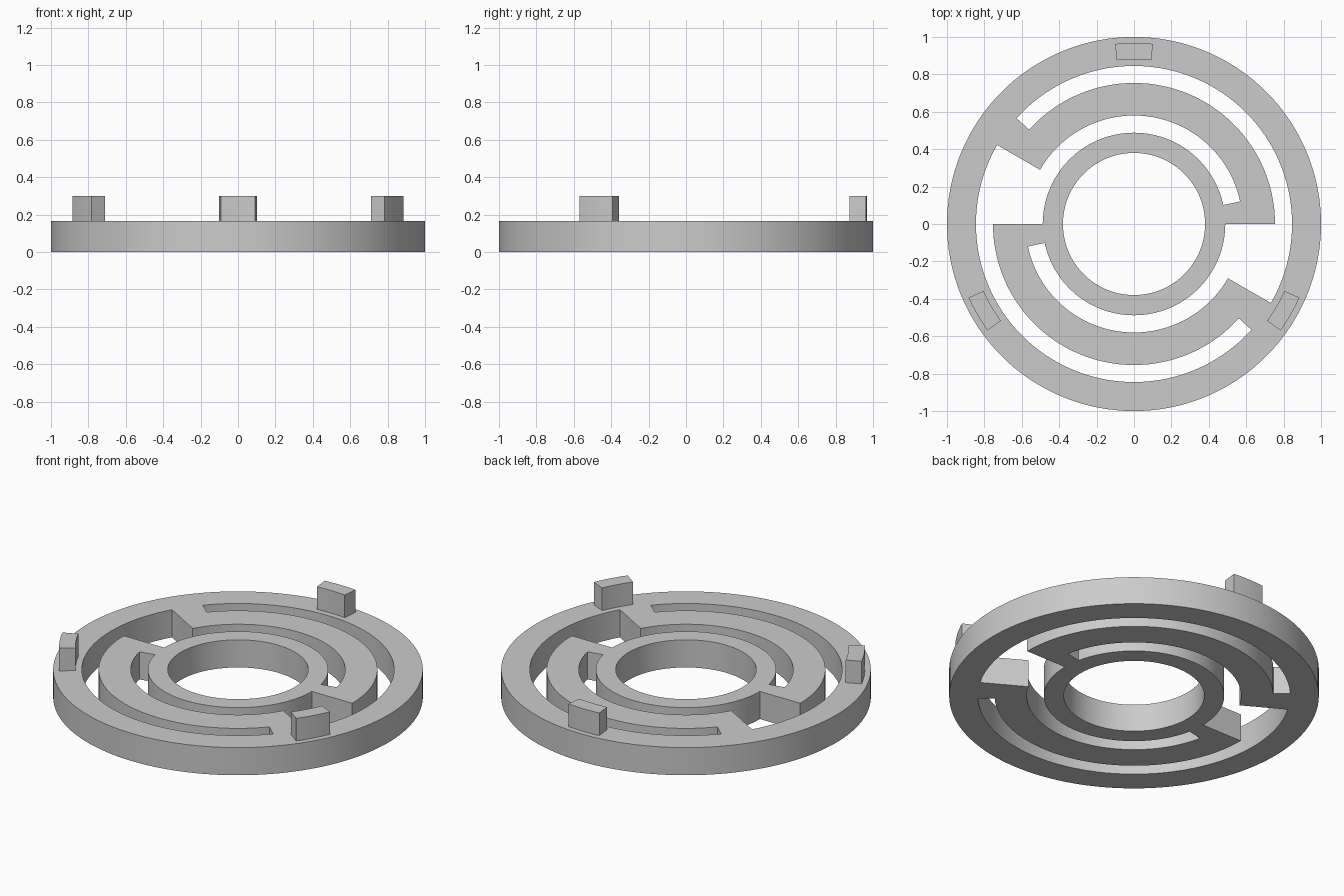
import bpy
import bmesh
from math import cos, sin, radians

cube = bpy.data.objects.get("Cube")
if cube:
    bpy.data.objects.remove(cube, do_unlink=True)

STEP = 2            # degrees per segment
PLATE_TOP = 0.165
TAB_TOP = 0.30

grey = bpy.data.materials.new("plain_grey")
grey.use_nodes = True
colour = (0.6, 0.6, 0.6, 1)
grey.diffuse_color = colour
grey.node_tree.nodes["Principled BSDF"].inputs["Base Color"].default_value = colour


def build_sectors(name, sectors, z0, z1):
    """Extrude a union of ring sectors (inner r, outer r, start, end degrees)."""
    bm = bmesh.new()
    for r0, r1, start, end in sectors:
        for a in range(start, end, STEP):
            a0, a1 = radians(a), radians(a + STEP)
            corners = [(r0, a0), (r1, a0), (r1, a1), (r0, a1)]
            bm.faces.new([bm.verts.new((r * cos(t), r * sin(t), z0)) for r, t in corners])
    bmesh.ops.remove_doubles(bm, verts=bm.verts[:], dist=0.0005)
    out = bmesh.ops.extrude_face_region(bm, geom=bm.faces[:], use_keep_orig=True)
    top = [v for v in out["geom"] if isinstance(v, bmesh.types.BMVert)]
    bmesh.ops.translate(bm, verts=top, vec=(0, 0, z1 - z0))
    bmesh.ops.recalc_face_normals(bm, faces=bm.faces[:])

    mesh = bpy.data.meshes.new(name)
    bm.to_mesh(mesh)
    bm.free()
    mesh.materials.append(grey)
    obj = bpy.data.objects.new(name, mesh)
    bpy.context.collection.objects.link(obj)
    bpy.ops.object.select_all(action="DESELECT")
    obj.select_set(True)
    bpy.context.view_layer.objects.active = obj
    bpy.ops.object.shade_smooth_by_angle(angle=radians(30))
    return obj


# Radii of the hub, the two slots, the arms and the rim
HOLE, HUB, ARM_IN, ARM_OUT, RIM_IN, RIM = 0.38, 0.488, 0.58, 0.754, 0.845, 1.0

# Hub and rim, joined by two curved arms with a bridge at each end
plate = [(HOLE, HUB, 0, 360), (RIM_IN, RIM, 0, 360)]
for turn in (0, 180):
    plate += [
        (HUB, ARM_IN, turn, turn + 12),
        (ARM_IN, ARM_OUT, turn, turn + 150),
        (ARM_OUT, RIM_IN, turn + 138, turn + 150),
    ]
build_sectors("flexure_plate", plate, 0, PLATE_TOP)

# Three raised tabs on the rim
for name, angle in (("back_tab", 90), ("right_tab", 210), ("left_tab", 330)):
    build_sectors(name, [(0.88, 0.968, angle - 6, angle + 6)], PLATE_TOP, TAB_TOP)
